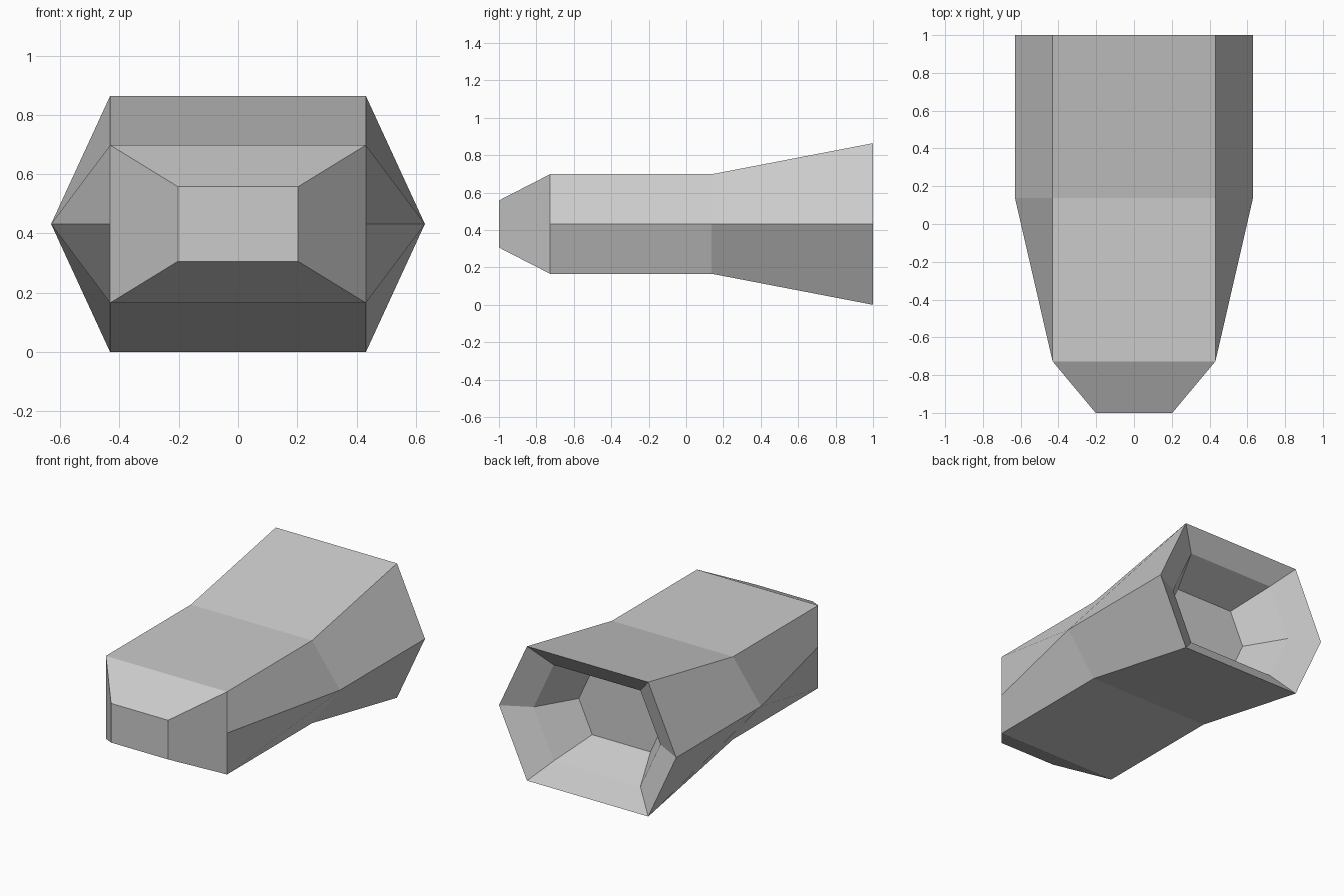
import bpy
import bmesh

cube = bpy.data.objects.get("Cube")
if cube:
    bpy.data.objects.remove(cube, do_unlink=True)

MID = 0.432  # height of the long axis


def material(name, rgb):
    mat = bpy.data.materials.new(name)
    mat.use_nodes = True
    mat.diffuse_color = (*rgb, 1)
    mat.node_tree.nodes["Principled BSDF"].inputs["Base Color"].default_value = (*rgb, 1)
    return mat


def reach(a, b):
    """Distance of the middle of a diagonal from the long axis."""
    return ((a.co + b.co) / 2).xz.length


def loft(name, sections, mat):
    """Skin six-sided sections (y, edge half width, side half width, half height)."""
    bm = bmesh.new()
    rings = []
    for y, edge, side, h in sections:
        outline = [(edge, h), (side, 0), (edge, -h), (-edge, -h), (-side, 0), (-edge, h)]
        rings.append([bm.verts.new((x, y, z)) for x, z in outline])
    for a, b in zip(rings, rings[1:]):
        for i in range(6):
            quad = [a[i], a[i - 5], b[i - 5], b[i]]
            # Start the twisted quads so that they fold along the bulging diagonal
            if reach(quad[1], quad[3]) > reach(quad[0], quad[2]):
                quad = quad[1:] + quad[:1]
            bm.faces.new(quad)
    bm.faces.new(reversed(rings[0]))
    bm.faces.new(rings[-1])
    mesh = bpy.data.meshes.new(name)
    bm.to_mesh(mesh)
    bm.free()
    mesh.materials.append(mat)
    obj = bpy.data.objects.new(name, mesh)
    obj.location.z = MID
    bpy.context.collection.objects.link(obj)


# Outer shell, from the tapered nose to the flared tail
tail = (0.431, 0.63, MID)
shell = [
    (-1.0, 0.203, 0.203, 0.126),
    (-0.727, 0.431, 0.431, 0.266),
    (0.137, 0.431, 0.63, 0.266),
    (1.0, *tail),
]

# Stepped funnel sunk into the tail
for y, scale in ((0.904, 0.715), (0.657, 0.48)):
    shell.append((y, *(v * scale for v in tail)))

loft("nozzle_body", shell, material("plain grey", (0.6, 0.6, 0.6)))
